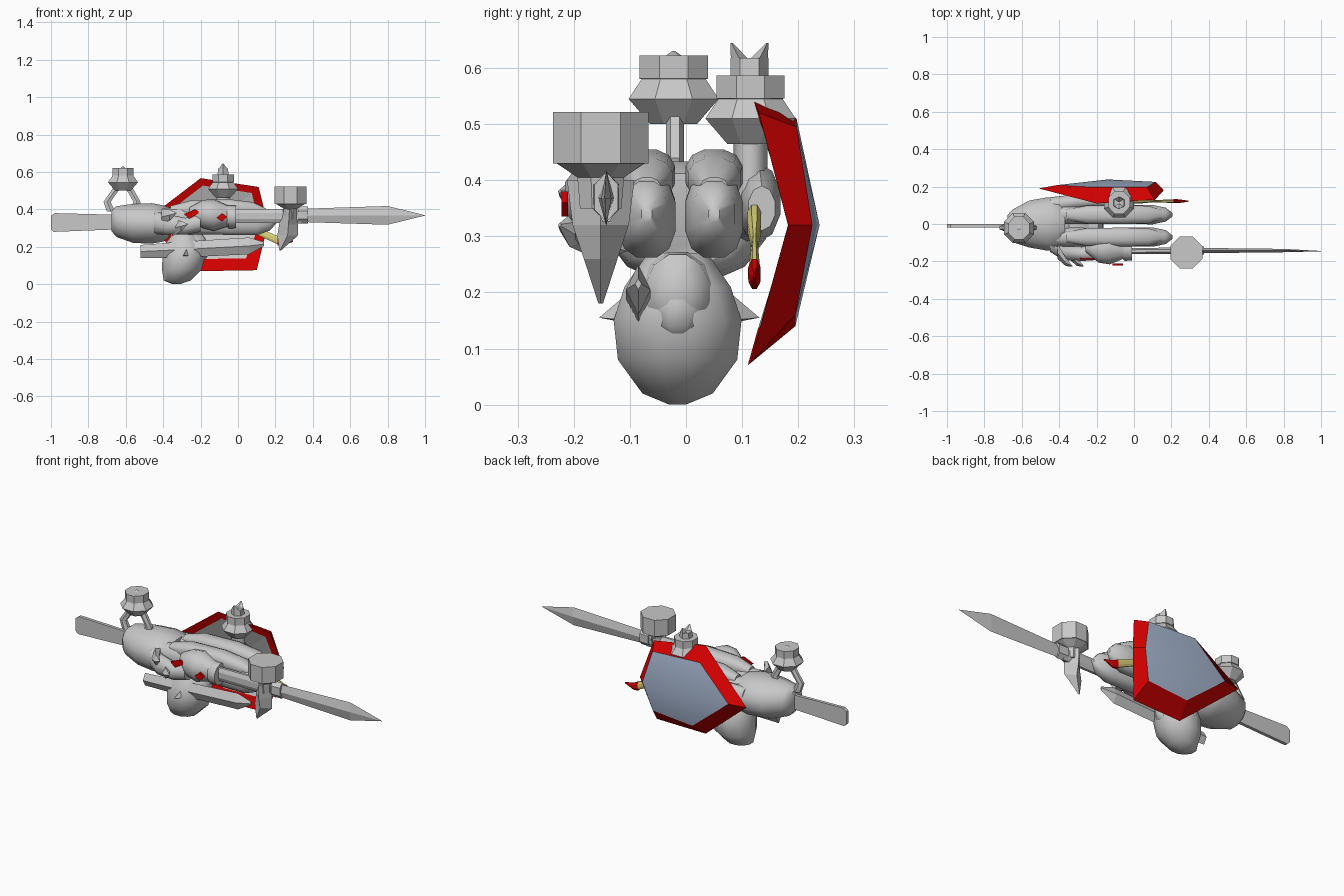
import bpy, bmesh, math
from mathutils import Vector


def material(name, rgb):
    m = bpy.data.materials.new(name)
    m.diffuse_color = (*rgb, 1)
    return m


GREY = material("light grey", (0.58, 0.58, 0.58))
RED = material("red", (0.65, 0.0, 0.0))
BLUE = material("steel blue", (0.40, 0.49, 0.66))
YELLOW = material("pale yellow", (0.73, 0.68, 0.2))


def finish(name, bm, mats=(GREY,), smooth=False):
    bmesh.ops.recalc_face_normals(bm, faces=bm.faces)
    me = bpy.data.meshes.new(name)
    bm.to_mesh(me)
    bm.free()
    ob = bpy.data.objects.new(name, me)
    bpy.context.collection.objects.link(ob)
    for m in mats:
        me.materials.append(m)
    if smooth:
        bpy.ops.object.select_all(action='DESELECT')
        ob.select_set(True)
        bpy.context.view_layer.objects.active = ob
        bpy.ops.object.shade_smooth_by_angle(angle=math.radians(48))
    return ob


def loft(name, rings, axis='X', n=10, mat=GREY, smooth=True, power=1.0):
    """Rings (x, y, z, radius a, radius b) joined along an axis; power < 1 squares them."""
    bm, loops = bmesh.new(), []

    def bend(v):
        return math.copysign(abs(v) ** power, v)
    for x, y, z, a, b in rings:
        loop = []
        for i in range(n):
            t = 2 * math.pi * (i + (0 if n == 4 else 0.5)) / n
            u, v = a * bend(math.cos(t)), b * bend(math.sin(t))
            off = (0, u, v) if axis == 'X' else (u, v, 0)
            loop.append(bm.verts.new(Vector((x, y, z)) + Vector(off)))
        loops.append(loop)
    for p, q in zip(loops, loops[1:]):
        for i in range(n):
            j = (i + 1) % n
            bm.faces.new((p[i], p[j], q[j], q[i]))
    bm.faces.new(loops[0])
    bm.faces.new(loops[-1])
    return finish(name, bm, (mat,), smooth)


def plate(name, outline, y, thick, mat=GREY):
    """Flat piece cut from an x-z outline."""
    bm = bmesh.new()
    f = bm.faces.new([bm.verts.new((x, y - thick / 2, z)) for x, z in outline])
    ext = bmesh.ops.extrude_face_region(bm, geom=[f])
    verts = [v for v in ext["geom"] if isinstance(v, bmesh.types.BMVert)]
    bmesh.ops.translate(bm, verts=verts, vec=(0, thick, 0))
    return finish(name, bm, (mat,))


# Body and waist
loft("torso", [(-0.675, -0.01, 0.34, 0.06, 0.06), (-0.65, -0.01, 0.335, 0.09, 0.085),
               (-0.56, 0, 0.325, 0.13, 0.108), (-0.46, 0, 0.325, 0.148, 0.112),
               (-0.40, 0, 0.325, 0.145, 0.10), (-0.37, 0, 0.33, 0.1, 0.085)], n=12)
for s, side in ((-1, "right"), (1, "left")):
    # Legs with rounded ends, and the thigh bulge over them
    y = -0.01 + s * 0.06
    loft(side + "_leg", [(-0.45, y, 0.335, 0.05, 0.07), (-0.3, y, 0.34, 0.052, 0.075),
                         (-0.12, y, 0.335, 0.048, 0.07), (-0.04, y, 0.335, 0.052, 0.075),
                         (0.1, y, 0.335, 0.053, 0.075), (0.17, y, 0.34, 0.038, 0.055),
                         (0.205, y, 0.34, 0.01, 0.015)], n=12, power=0.8)
    loft(side + "_thigh", [(-0.36, y, 0.39, 0.03, 0.03), (-0.25, y, 0.405, 0.05, 0.045),
                           (-0.05, y, 0.41, 0.052, 0.046), (0.08, y, 0.40, 0.048, 0.04),
                           (0.15, y, 0.385, 0.025, 0.02)], n=12, power=0.8)
    # Pointed ears
    bm = bmesh.new()
    pts = [(-0.30, 0.145), (-0.24, 0.15), (-0.27, 0.2)]
    base = [bm.verts.new((x, -0.012 + s * 0.09, z)) for x, z in pts]
    tip = bm.verts.new((-0.29, -0.012 + s * 0.143, 0.155))
    bm.faces.new(base)
    for i in range(3):
        bm.faces.new((base[i], base[(i + 1) % 3], tip))
    finish(side + "_ear", bm)

# Sheathed side blade beside the head, diamond section
loft("side_blade", [(-0.52, -0.085, 0.175, 0.02, 0.035), (-0.3, -0.085, 0.185, 0.022, 0.042),
                    (0.06, -0.085, 0.205, 0.022, 0.045), (0.14, -0.085, 0.215, 0.006, 0.01)],
     n=4, smooth=False)

# Head, face and beard
loft("head", [(-0.33, -0.015, 0.0, 0.02, 0.015), (-0.325, -0.015, 0.02, 0.075, 0.065),
              (-0.30, -0.015, 0.08, 0.11, 0.11), (-0.29, -0.015, 0.15, 0.118, 0.118),
              (-0.285, -0.015, 0.21, 0.112, 0.098), (-0.29, -0.015, 0.27, 0.06, 0.055)], 'Z', 12)
loft("face", [(-0.24, -0.015, 0.19, 0.07, 0.085), (-0.19, -0.015, 0.2, 0.058, 0.07),
              (-0.165, -0.015, 0.2, 0.025, 0.03)], n=12)
loft("beard", [(-0.21, -0.015, 0.11, 0.01, 0.01), (-0.195, -0.015, 0.14, 0.03, 0.038),
               (-0.19, -0.015, 0.18, 0.03, 0.038), (-0.19, -0.015, 0.22, 0.015, 0.02)], 'Z', 8)

# Bell-shaped knobs standing on top
for name, x, y, z in (("rear_bell", -0.615, -0.022, 0.0), ("front_bell", -0.08, 0.115, -0.035)):
    loft(name, [(x, y, 0.5 + z, 0.045, 0.045), (x, y, 0.545 + z, 0.087, 0.087),
                (x, y, 0.58 + z, 0.06, 0.062), (x, y, 0.581 + z, 0.062, 0.066),
                (x, y, 0.622 + z, 0.062, 0.066)], 'Z', 8, smooth=False)
loft("rear_bell_nub", [(-0.615, -0.022, 0.61, 0.03, 0.03), (-0.615, -0.022, 0.63, 0.003, 0.003)], 'Z', 6)
loft("front_bell_stub", [(-0.08, 0.113, 0.58, 0.035, 0.034), (-0.08, 0.113, 0.618, 0.03, 0.034)],
     'Z', 6, smooth=False)
for s in (-1, 1):
    loft("crown_point", [(-0.08, 0.113 + s * 0.017, 0.615, 0.025, 0.016),
                         (-0.08, 0.113 + s * 0.032, 0.645, 0.003, 0.002)], 'Z', 4, smooth=False)
    loft("bell_strut", [(-0.62 + s * 0.06, -0.02, 0.39, 0.025, 0.02),
                        (-0.62 + s * 0.08, -0.02, 0.44, 0.022, 0.016),
                        (-0.615 + s * 0.03, -0.02, 0.52, 0.022, 0.016)], 'Z', 6)

# Arm on the shield side
loft("left_arm", [(-0.45, 0.1, 0.34, 0.045, 0.055), (-0.3, 0.12, 0.35, 0.042, 0.05),
                  (-0.17, 0.125, 0.36, 0.035, 0.045), (-0.07, 0.13, 0.36, 0.04, 0.07),
                  (0.0, 0.135, 0.35, 0.025, 0.04)], n=10)
loft("left_wrist", [(-0.08, 0.115, 0.36, 0.045, 0.03), (-0.08, 0.115, 0.48, 0.035, 0.03)], 'Z', 10)

# Arm on the sword side
loft("right_arm", [(-0.45, -0.11, 0.33, 0.04, 0.06), (-0.38, -0.15, 0.32, 0.045, 0.055),
                   (-0.28, -0.16, 0.31, 0.04, 0.045), (-0.2, -0.15, 0.33, 0.045, 0.05)], n=10)
loft("gauntlet", [(-0.26, -0.12, 0.38, 0.03, 0.03), (-0.19, -0.135, 0.375, 0.075, 0.075),
                  (-0.13, -0.132, 0.37, 0.088, 0.085), (-0.06, -0.135, 0.365, 0.055, 0.058),
                  (-0.05, -0.14, 0.36, 0.06, 0.062), (-0.01, -0.14, 0.36, 0.058, 0.06)], n=10)
for x, z in ((-0.41, 0.36), (-0.35, 0.30)):
    loft("arm_spike", [(x, -0.14, z, 0.045, 0.045), (x + 0.045, -0.2, z + 0.01, 0.025, 0.03),
                       (x + 0.08, -0.225, z + 0.02, 0.003, 0.003)], n=5, smooth=False)
plate("gauntlet_gem", [(-0.115, 0.355), (-0.085, 0.335), (-0.058, 0.36), (-0.085, 0.38)], -0.216, 0.012, RED)
plate("sleeve_panel", [(-0.29, 0.375), (-0.23, 0.40), (-0.2, 0.385), (-0.26, 0.35)], -0.185, 0.008, RED)

# Sword: grip, guard and diamond-section blade
loft("sword_grip", [(-0.05, -0.145, 0.365, 0.018, 0.04), (0.34, -0.142, 0.365, 0.018, 0.042)],
     n=8, smooth=False)
loft("sword_guard", [(0.32, -0.142, 0.37, 0.026, 0.045), (0.375, -0.142, 0.37, 0.024, 0.045)],
     n=6, smooth=False)
loft("sword_blade", [(0.36, -0.142, 0.368, 0.014, 0.036), (0.8, -0.142, 0.368, 0.009, 0.05),
                     (1.0, -0.145, 0.368, 0.001, 0.001)], n=4, smooth=False)

# Hammer drum with the hooked spike under it
loft("hammer_drum", [(0.28, -0.152, 0.43, 0.092, 0.092), (0.28, -0.152, 0.522, 0.092, 0.092)],
     'Z', 8, smooth=False)
loft("hammer_neck", [(0.28, -0.152, 0.35, 0.035, 0.04), (0.28, -0.152, 0.405, 0.04, 0.045),
                     (0.28, -0.152, 0.43, 0.085, 0.085)], 'Z', 8, smooth=False)
loft("hammer_spike", [(0.275, -0.152, 0.40, 0.035, 0.06), (0.27, -0.152, 0.32, 0.05, 0.05),
                      (0.265, -0.152, 0.26, 0.055, 0.03), (0.225, -0.152, 0.18, 0.004, 0.004)],
     'Z', 4, smooth=False)

# Back blade: long flat bar
plate("rear_bar", [(-1.0, 0.295), (-0.985, 0.28), (-0.6, 0.295), (-0.6, 0.37),
                   (-0.98, 0.38), (-1.0, 0.365)], -0.01, 0.018)

# Dart: yellow shaft, red tip
loft("dart_shaft", [(-0.16, 0.122, 0.4, 0.003, 0.005), (-0.06, 0.122, 0.36, 0.013, 0.025),
                    (0.04, 0.122, 0.315, 0.013, 0.025), (0.1, 0.122, 0.285, 0.006, 0.022),
                    (0.22, 0.122, 0.232, 0.011, 0.024)], n=8, mat=YELLOW, smooth=False)
loft("dart_tip", [(0.21, 0.122, 0.234, 0.012, 0.028), (0.24, 0.122, 0.225, 0.011, 0.02),
                  (0.295, 0.122, 0.23, 0.002, 0.003)], n=8, mat=RED, smooth=False)

# Shield: blue front, red bevelled rim, grey inside
rim = [(-0.51, 0.19, 0.33), (-0.2, 0.11, 0.567), (0.11, 0.13, 0.52),
       (0.16, 0.182, 0.32), (0.10, 0.115, 0.075), (-0.2, 0.11, 0.07)]
front = [(-0.41, 0.208, 0.33), (-0.225, 0.197, 0.51), (0.07, 0.197, 0.495),
         (0.115, 0.225, 0.32), (0.07, 0.195, 0.16), (-0.175, 0.195, 0.14)]
bm = bmesh.new()
centre = Vector((-0.12, 0.18, 0.32))
r = [bm.verts.new(p) for p in rim]
f = [bm.verts.new(p) for p in front]
b = [bm.verts.new(centre.lerp(Vector(p), 0.84 if i < 4 else 0.74)) for i, p in enumerate(rim)]
fc, bc = bm.verts.new((-0.14, 0.238, 0.32)), bm.verts.new((-0.12, 0.195, 0.32))
for i in range(6):
    j = (i + 1) % 6
    for verts, m in (((r[i], r[j], f[j], f[i]), 0), ((f[i], f[j], fc), 1),
                     ((r[i], r[j], b[j], b[i]), 0), ((b[i], b[j], bc), 2)):
        face = bm.faces.new(verts)
        face.material_index = m
        face.smooth = m == 1
for e in bm.edges:
    e.smooth = all(fa.material_index == 1 for fa in e.link_faces)
finish("shield", bm, (RED, BLUE, GREY))
